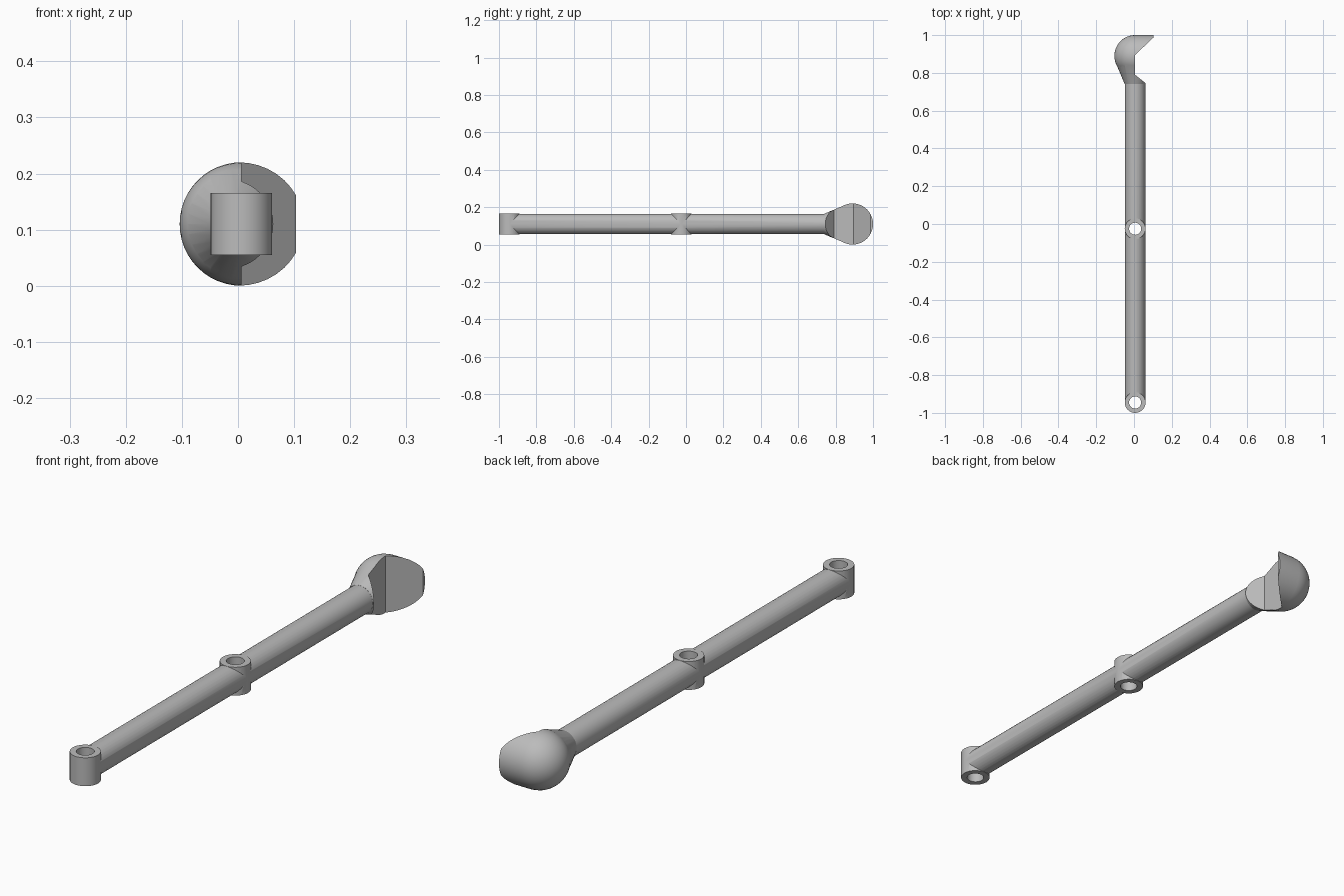
import bpy
import bmesh
from math import pi, sin, cos
from mathutils import Matrix, Vector

cube = bpy.data.objects.get("Cube")
if cube:
    bpy.data.objects.remove(cube)

CX, CZ = 0.006, 0.11          # axis of the arm
ROD_R, HOLE_R = 0.0545, 0.032
CUP_Y, CUP_R, CAVITY_R = 0.89, 0.11, 0.095
BOSSES = (-0.945, -0.025)

grey = bpy.data.materials.new("grey metal")
grey.use_nodes = True
grey.diffuse_color = (0.5, 0.5, 0.5, 1)
grey.node_tree.nodes["Principled BSDF"].inputs["Base Color"].default_value = (0.5, 0.5, 0.5, 1)


def finish(name, bm):
    bmesh.ops.recalc_face_normals(bm, faces=bm.faces)
    mesh = bpy.data.meshes.new(name)
    bm.to_mesh(mesh)
    bm.free()
    mesh.materials.append(grey)
    ob = bpy.data.objects.new(name, mesh)
    bpy.context.collection.objects.link(ob)
    return ob


def tube(name, start, end, r1, r2, sides=32):
    """Capped cylinder or cone between two points."""
    a, b = Vector(start), Vector(end)
    bm = bmesh.new()
    turn = (b - a).to_track_quat("Z", "Y").to_matrix().to_4x4()
    bmesh.ops.create_cone(bm, cap_ends=True, segments=sides, radius1=r1, radius2=r2,
                          depth=(b - a).length,
                          matrix=Matrix.Translation((a + b) / 2) @ turn)
    return finish(name, bm)


def bullet(name, radius, length, sides=40, rings=12):
    """Half ball facing -x continued by a straight cylinder to +x."""
    arc = [(-radius * cos(pi / 2 * i / rings), radius * sin(pi / 2 * i / rings))
           for i in range(rings + 1)]
    profile = arc + [(length, radius), (length, 0)]
    bm = bmesh.new()
    verts = [bm.verts.new((CX + x, CUP_Y + r, CZ)) for x, r in profile]
    edges = [bm.edges.new(pair) for pair in zip(verts, verts[1:])]
    bmesh.ops.spin(bm, geom=verts + edges, cent=(CX, CUP_Y, CZ), axis=(1, 0, 0),
                   angle=2 * pi, steps=sides)
    bmesh.ops.remove_doubles(bm, verts=bm.verts, dist=0.0001)
    return finish(name, bm)


def prism(name, outline, z0, z1):
    bm = bmesh.new()
    face = bm.faces.new([bm.verts.new((x, y, z0)) for x, y in outline])
    top = bmesh.ops.extrude_face_region(bm, geom=[face])["geom"]
    bmesh.ops.translate(bm, vec=(0, 0, z1 - z0),
                        verts=[v for v in top if isinstance(v, bmesh.types.BMVert)])
    return finish(name, bm)


def combine(target, other, operation):
    """Apply a boolean and discard the helper."""
    other.hide_render = True
    mod = target.modifiers.new("cut", "BOOLEAN")
    mod.object, mod.operation, mod.solver = other, operation, "EXACT"
    bpy.context.view_layer.objects.active = target
    bpy.ops.object.modifier_apply(modifier=mod.name)
    bpy.data.objects.remove(other)


# Rod with upright pivot bosses
arm = tube("lever_arm", (CX, BOSSES[0], CZ), (CX, 0.75, CZ), ROD_R, ROD_R)
for y in BOSSES:
    combine(arm, tube("boss", (CX, y, CZ - 0.055), (CX, y, CZ + 0.055), 0.055, 0.055), "UNION")

# Cup body and flared neck
combine(arm, tube("neck", (CX, 0.74, CZ), (CX, 0.842, CZ), 0.055, 0.098), "UNION")
combine(arm, bullet("cup", CUP_R, 0.15), "UNION")

# Hollow the cup and trim its open side
combine(arm, bullet("cavity", CAVITY_R, 0.3), "DIFFERENCE")
trim = [(0.066, 0.742), (CX, 0.79), (CX, 0.895), (0.103, 0.987),
        (0.103, 1.2), (0.4, 1.2), (0.4, 0.742)]
combine(arm, prism("trim", trim, -0.2, 0.4), "DIFFERENCE")

# Pivot holes
for y in BOSSES:
    combine(arm, tube("hole", (CX, y, -0.1), (CX, y, 0.3), HOLE_R, HOLE_R), "DIFFERENCE")

bpy.ops.object.select_all(action="DESELECT")
arm.select_set(True)
bpy.context.view_layer.objects.active = arm
bpy.ops.object.shade_smooth_by_angle(angle=pi / 6)
